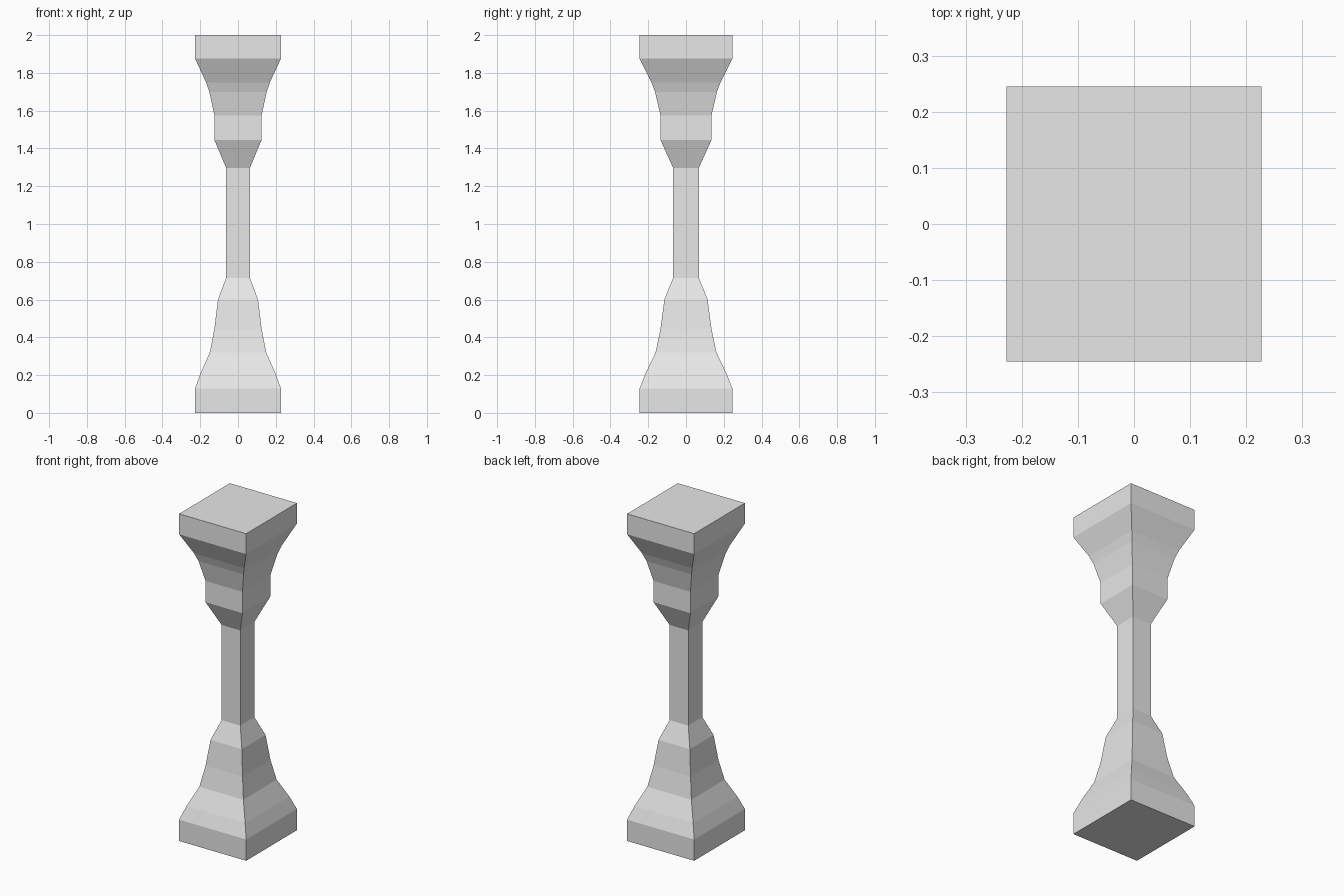
import bpy
import bmesh

cube = bpy.data.objects.get("Cube")
if cube:
    bpy.data.objects.remove(cube, do_unlink=True)

stone = bpy.data.materials.new("light_grey_stone")
stone.use_nodes = True
colour = (0.8, 0.8, 0.8, 1)
stone.diffuse_color = colour
stone.node_tree.nodes["Principled BSDF"].inputs["Base Color"].default_value = colour

DEPTH_RATIO = 1.08  # the pillar is slightly deeper than wide


def loft(name, profile, cap_bottom=False, cap_top=False):
    """Stack rectangular rings from (half width, height) pairs."""
    bm = bmesh.new()
    rings = []
    for w, z in profile:
        d = w * DEPTH_RATIO
        rings.append([bm.verts.new((sx * w, sy * d, z))
                      for sx, sy in ((-1, -1), (1, -1), (1, 1), (-1, 1))])
    for low, high in zip(rings, rings[1:]):
        for i in range(4):
            j = (i + 1) % 4
            bm.faces.new((low[i], low[j], high[j], high[i]))
    if cap_bottom:
        bm.faces.new(rings[0][::-1])
    if cap_top:
        bm.faces.new(rings[-1])
    mesh = bpy.data.meshes.new(name)
    bm.to_mesh(mesh)
    bm.free()
    mesh.materials.append(stone)
    obj = bpy.data.objects.new(name, mesh)
    bpy.context.collection.objects.link(obj)
    return obj


# Flared foot with its square plinth
loft("base", [(0.227, 0), (0.227, 0.13), (0.198, 0.21), (0.149, 0.32),
              (0.125, 0.445), (0.106, 0.6), (0.063, 0.715)], cap_bottom=True)

# Slim straight middle
loft("shaft", [(0.063, 0.715), (0.063, 1.297)])

# Collar, flare and top block
loft("capital", [(0.063, 1.297), (0.125, 1.445), (0.125, 1.575), (0.152, 1.7),
                 (0.169, 1.75), (0.227, 1.875), (0.227, 2)], cap_top=True)
